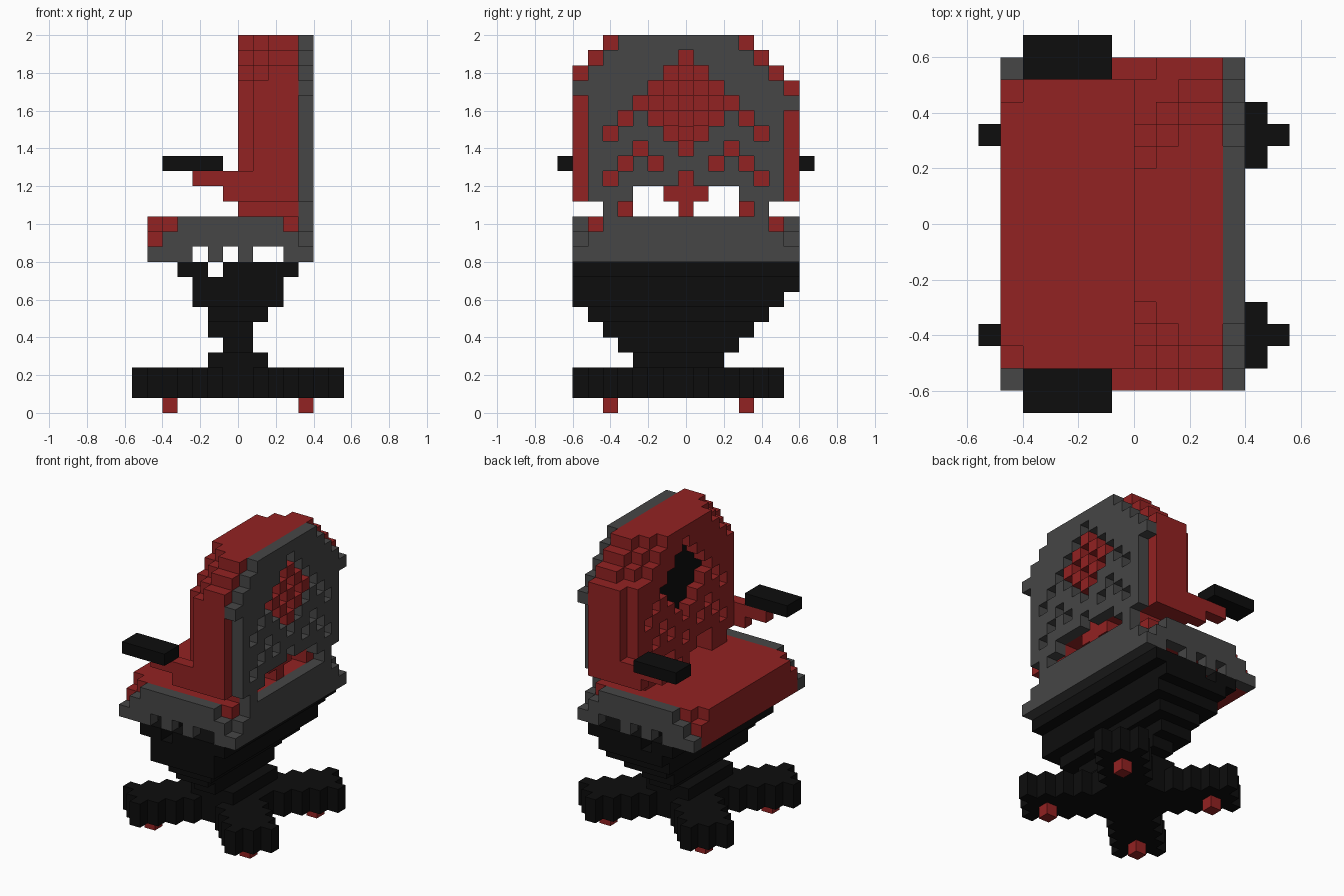
import bpy
import bmesh
from mathutils import Vector

cube = bpy.data.objects.get("Cube")
if cube:
    bpy.data.objects.remove(cube)

UNIT = 0.08
ORIGIN = Vector((-7, -8.5, 0))   # grid corner, in blocks
parts = {}                       # part name -> (material, set of blocks)


def make_material(name, rgb):
    mat = bpy.data.materials.new(name)
    mat.use_nodes = True
    mat.diffuse_color = (*rgb, 1)
    mat.node_tree.nodes["Principled BSDF"].inputs["Base Color"].default_value = (*rgb, 1)
    return mat


RED = make_material("red_upholstery", (0.29, 0.016, 0.016))
GREY = make_material("grey_shell", (0.061, 0.061, 0.061))
BLACK = make_material("black_plastic", (0.004, 0.004, 0.004))


def span(a, b):
    return range(a, b + 1)


def box(xs, ys, zs):
    """Blocks filling three inclusive (low, high) ranges."""
    return {(i, j, k) for i in span(*xs) for j in span(*ys) for k in span(*zs)}


def part(name, mat, cells):
    taken = set().union(*(c for _, c in parts.values()))
    parts[name] = (mat, cells - taken)


# Backrest pattern: D diamond, o dimple, r recess in the shell, x open slot
PATTERN = [
    ".......D.......",
    "......DDD......",
    ".....DDDDD.....",
    "....DDDDDDD....",
    "...o.DDDDD.o...",
    "..o...DDD...o..",
    "....o..D..o....",
    "...o.o...o.o...",
    "..o....o....o..",
    "....xxrrrxx....",
    "...rxxxrxxxr...",
]
BACK_TOP, BACK_BOTTOM = 24, 13


def marks(i, kinds):
    """Blocks of layer i carrying one of the pattern letters."""
    return {(i, j + 1, BACK_TOP - 1 - r) for r, row in enumerate(PATTERN)
            for j, c in enumerate(row) if c in kinds}


def back_layer(i, inset, sides):
    """One slice of the backrest with stepped, rounded shoulders."""
    cells = set()
    for k in span(BACK_BOTTOM, BACK_TOP):
        if k >= 22:
            lo, hi = k - 21 + inset, 36 - k - inset
        elif k == BACK_BOTTOM:
            lo, hi = 3, 13
        else:
            lo, hi = sides.get(k, sides[0])
        cells |= box((i, i), (lo, hi), (k, k))
    return cells


# Wheels and four-armed base
ends = [(i, j) for i in (2, 11) for j in (3, 12)]
part("wheels", RED, {(i, j, 0) for i, j in ends})
base = set()
for step in range(10):
    for ci, cj in ((2 + step, 3 + step), (2 + step, 12 - step)):
        base |= {(ci + a, cj + b, k) for a in span(-2, 2) for b in span(-2, 2)
                 for k in (1, 2) if abs(a) + abs(b) <= 2}
part("base_legs", BLACK, base)

# Stem flaring up to the seat
stem = set()
for k, (xs, ys) in enumerate([((5, 8), (5, 10)), ((6, 7), (4, 11)), ((5, 7), (3, 12)),
                              ((5, 8), (2, 13)), ((4, 9), (1, 14)), ((4, 9), (1, 15)),
                              ((3, 10), (1, 15))], 3):
    stem |= box(xs, ys, (k, k))
part("stem", BLACK, stem - box((5, 5), (1, 15), (9, 9)))

# Seat cushion with clipped front corners
cushion = box((1, 10), (2, 14), (11, 12)) | box((1, 1), (2, 14), (10, 10))
part("seat_cushion", RED, cushion - {(1, 2, 12), (1, 14, 12)})

# Seat shell: notched side rails and rear rail, stepped at the corners
rails = set()
for j in (1, 15):
    rails |= {(i, j, 10) for i in span(1, 11) if i not in (4, 6, 8, 9)}
    rails |= box((2, 10), (j, j), (11, 11)) | box((3, 9), (j, j), (12, 12))
for n, k in enumerate((10, 11, 12)):
    rails |= box((11, 11), (1 + n, 15 - n), (k, k))
part("seat_shell", GREY, rails)

# Backrest: black inlay, red padding, grey rear shell with red studs
part("back_inlay", BLACK, marks(8, "D"))
padding = set()
for i, inset, sides in ((7, 2, (2, 14)), (8, 1, (1, 15)), (9, 0, (1, 15)), (10, 0, (1, 15))):
    padding |= back_layer(i, inset, {0: sides}) - marks(i, "x")
part("back_padding", RED, padding - marks(7, "Do"))
shell = back_layer(11, 1, {21: (1, 14), 20: (2, 15), 0: (2, 14)})
part("back_shell", GREY, shell - marks(11, "Dorx"))
part("back_studs", RED, {c for c in marks(11, "D") if (c[1] + c[2]) % 2 == 0})

# Armrests
for side, j, ys in (("right", 1, (0, 1)), ("left", 15, (15, 16))):
    part(side + "_arm_support", RED, box((4, 7), (j, j), (15, 15)) | box((6, 7), (j, j), (14, 14)))
    part(side + "_arm_pad", BLACK, box((2, 5), ys, (16, 16)))

# Turn every part into a mesh of its exposed block faces
solid = set().union(*(c for _, c in parts.values()))
for name, (mat, cells) in parts.items():
    bm = bmesh.new()
    corners = {}

    def corner(p):
        key = tuple(round(v * 2) for v in p)
        if key not in corners:
            corners[key] = bm.verts.new((p + ORIGIN) * UNIT)
        return corners[key]

    for cell in sorted(cells):
        centre = Vector(cell) + Vector((0.5, 0.5, 0.5))
        for axis in range(3):
            for sign in (-1, 1):
                n = Vector((0, 0, 0))
                n[axis] = sign
                if tuple(int(c + d) for c, d in zip(cell, n)) in solid:
                    continue
                u = Vector((0, 0, 0))
                u[(axis + 1) % 3] = 1
                v = n.cross(u)
                bm.faces.new([corner(centre + (n + a * u + b * v) / 2)
                              for a, b in ((-1, -1), (1, -1), (1, 1), (-1, 1))])
    mesh = bpy.data.meshes.new(name)
    bm.to_mesh(mesh)
    bm.free()
    mesh.materials.append(mat)
    bpy.context.scene.collection.objects.link(bpy.data.objects.new(name, mesh))
